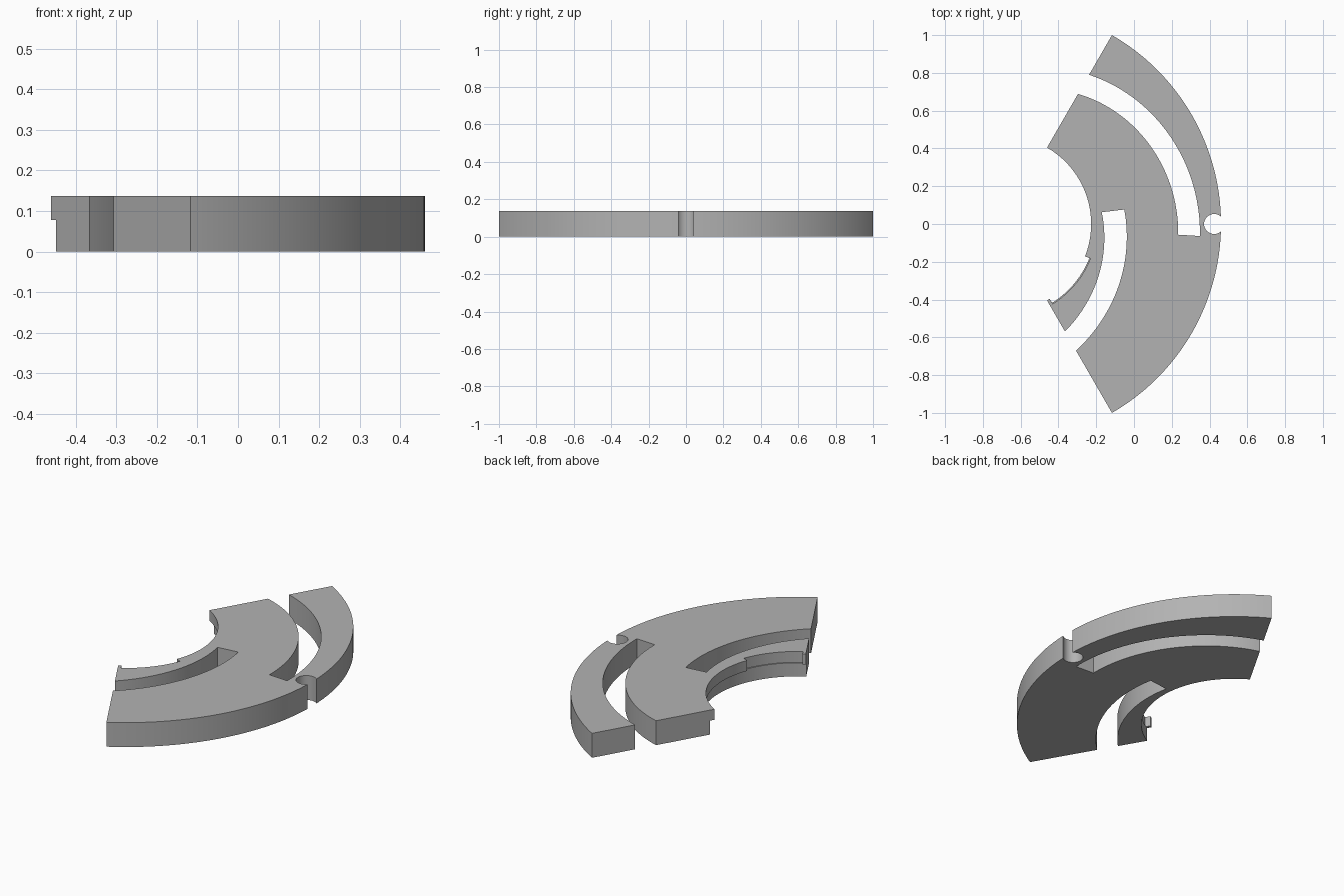
import bpy, bmesh, math
from math import radians, cos, sin, pi

cube = bpy.data.objects.get("Cube")
if cube:
    bpy.data.objects.remove(cube, do_unlink=True)

CX = -0.694                    # arc centre on the x axis
R_OUT, R_IN, R_STEP, R_RECESS = 1.1547, 0.467, 0.492, 0.498
HEIGHT, STEP_Z = 0.137, 0.078
END = 60

grey = bpy.data.materials.new("grey")
grey.use_nodes = True
colour = (0.45, 0.45, 0.45, 1)
grey.diffuse_color = colour
grey.node_tree.nodes["Principled BSDF"].inputs["Base Color"].default_value = colour


def arc(a0, a1, r0, r1=None, n=48):
    """Points from angle a0 to a1 (degrees); the radius eases from r0 to r1."""
    r1 = r0 if r1 is None else r1
    pts = []
    for i in range(n + 1):
        t = i / n
        a = radians(a0 + (a1 - a0) * t)
        r = r0 + (r1 - r0) * (0.4 * t + 0.6 * t * t)
        pts.append((CX + r * cos(a), r * sin(a)))
    return pts


def prism(name, pts, z0, z1):
    bm = bmesh.new()
    face = bm.faces.new([bm.verts.new((x, y, z0)) for x, y in pts])
    top = bmesh.ops.extrude_face_region(bm, geom=[face])["geom"]
    bmesh.ops.translate(bm, vec=(0, 0, z1 - z0),
                        verts=[v for v in top if isinstance(v, bmesh.types.BMVert)])
    bmesh.ops.recalc_face_normals(bm, faces=bm.faces)
    mesh = bpy.data.meshes.new(name)
    bm.to_mesh(mesh)
    bm.free()
    mesh.materials.append(grey)
    obj = bpy.data.objects.new(name, mesh)
    bpy.context.collection.objects.link(obj)
    return obj


# Round notch in the middle of the outer rim
NOTCH_D, NOTCH_R = 1.118, 0.053
phi = math.acos((R_OUT**2 + NOTCH_D**2 - NOTCH_R**2) / (2 * R_OUT * NOTCH_D))
alpha = math.atan2(R_OUT * sin(phi), R_OUT * cos(phi) - NOTCH_D)
notch = []
for i in range(1, 32):
    a = -alpha - (2 * pi - 2 * alpha) * i / 32
    notch.append((CX + NOTCH_D + NOTCH_R * cos(a), NOTCH_R * sin(a)))
phi = math.degrees(phi)

# Plate outline: rim, outer cam slot, bore, inner cam slot
OUTER_CAP, INNER_CAP = -3.5, 6.8
outline = arc(-END, -phi, R_OUT) + notch + arc(phi, END, R_OUT)
outline += arc(OUTER_CAP, END, 1.045, 0.912)[::-1]
outline += arc(OUTER_CAP, END, 0.93, 0.795)
outline += arc(END, -END, R_IN, n=72)
outline += arc(INNER_CAP, -END, 0.527, 0.657)[::-1]
outline += arc(INNER_CAP, -END, 0.647, 0.774)
plate = prism("slotted_arc_plate", outline, 0, HEIGHT)


def cut_bore(name, a0, a1, radius, z0, z1):
    """Widen the bore between two angles and heights."""
    cutter = prism(name, arc(a0, a1, radius, n=64) + arc(a1, a0, 0.35), z0, z1)
    cutter.hide_render = True
    cutter.hide_set(True)
    mod = plate.modifiers.new(name, "BOOLEAN")
    mod.operation = "DIFFERENCE"
    mod.solver = "EXACT"
    mod.object = cutter
    bpy.context.view_layer.objects.active = plate
    bpy.ops.object.modifier_apply(modifier=name)
    bpy.data.objects.remove(cutter, do_unlink=True)


# Step under the lip, and the recess that leaves a small end tab
cut_bore("lower_step_cutter", -END - 8, END + 8, R_STEP, -0.1, STEP_Z)
cut_bore("lip_recess_cutter", -58, -21.5, R_RECESS, STEP_Z - 0.002, HEIGHT + 0.1)

bpy.ops.object.select_all(action="DESELECT")
plate.select_set(True)
bpy.context.view_layer.objects.active = plate
bpy.ops.object.shade_smooth_by_angle(angle=radians(30))
